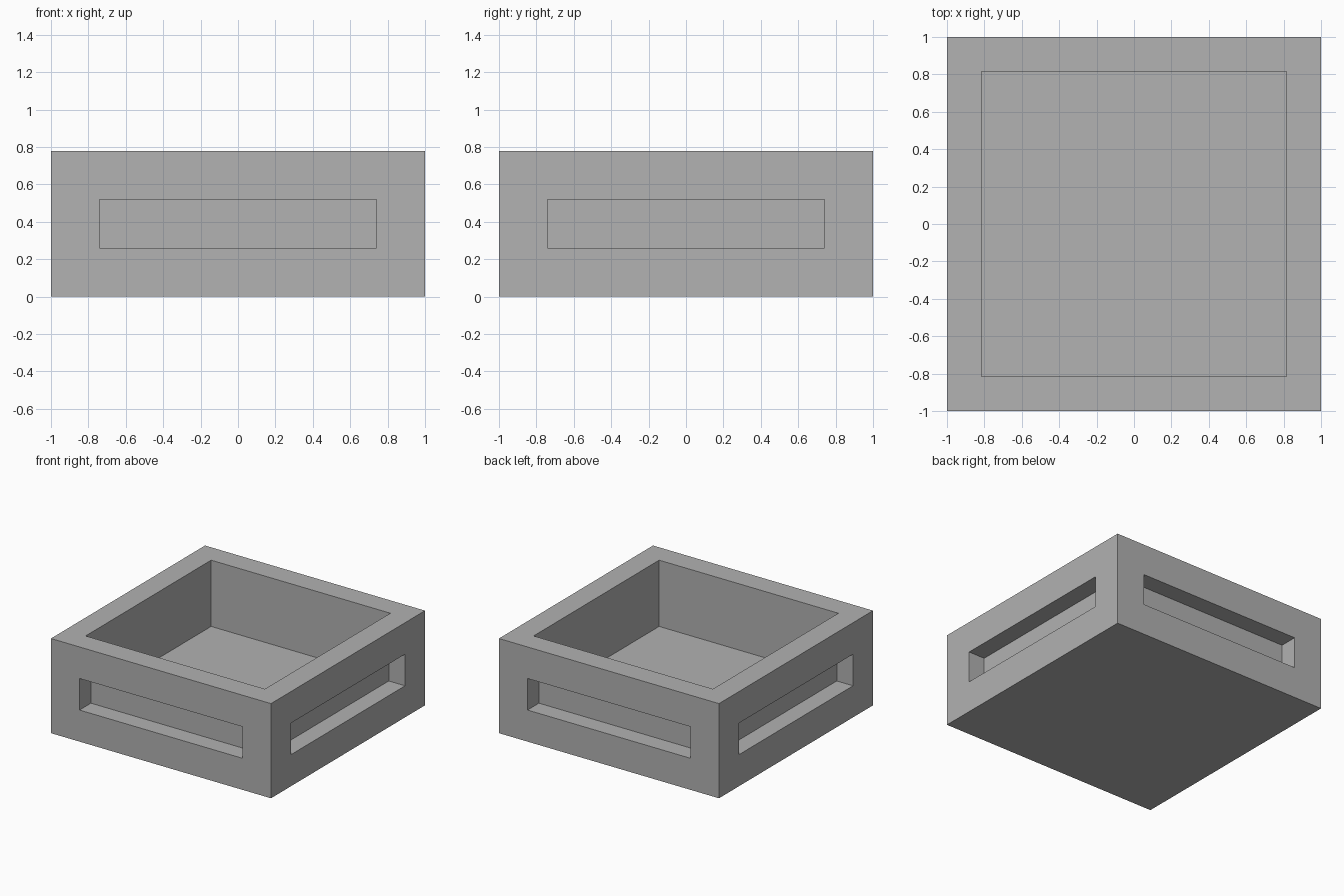
import bpy
import bmesh
from mathutils import Matrix, Vector

if "Cube" in bpy.data.objects:
    bpy.data.objects.remove(bpy.data.objects["Cube"], do_unlink=True)

UNIT = 1 / 27            # the design's module
HEIGHT = 21 * UNIT
FLOOR = 0.3 * HEIGHT     # height of the cavity floor
WALL = 5 * UNIT
SLOT_BORDER = 7 * UNIT
SLOT_DEPTH = 4 * UNIT


def recess(bm, face, border, depth):
    """Sink a straight-walled pocket into a face, leaving an even border."""
    direction = -face.normal.copy()
    bmesh.ops.inset_region(bm, faces=[face], thickness=border, use_even_offset=True)
    pocket = bmesh.ops.extrude_discrete_faces(bm, faces=[face])["faces"][0]
    bmesh.ops.translate(bm, verts=pocket.verts, vec=direction * depth)


# Plain grey finish
grey = bpy.data.materials.new("plain_grey")
grey.use_nodes = True
colour = (0.445, 0.445, 0.445, 1)
grey.diffuse_color = colour
grey.node_tree.nodes["Principled BSDF"].inputs["Base Color"].default_value = colour

# Solid block standing on the ground
bm = bmesh.new()
placement = Matrix.Translation((0, 0, HEIGHT / 2)) @ Matrix.Diagonal((2, 2, HEIGHT, 1))
bmesh.ops.create_cube(bm, size=1, matrix=placement)
bm.normal_update()
top = next(f for f in bm.faces if f.normal.z > 0.9)
sides = [f for f in bm.faces if abs(f.normal.z) < 0.1]

# Open cavity in the top, and a shallow slot in each side
recess(bm, top, WALL, HEIGHT - FLOOR)
for side in sides:
    recess(bm, side, SLOT_BORDER, SLOT_DEPTH)

bmesh.ops.recalc_face_normals(bm, faces=bm.faces)
mesh = bpy.data.meshes.new("square_tray")
bm.to_mesh(mesh)
bm.free()
mesh.materials.append(grey)
tray = bpy.data.objects.new("square_tray", mesh)
bpy.context.collection.objects.link(tray)
